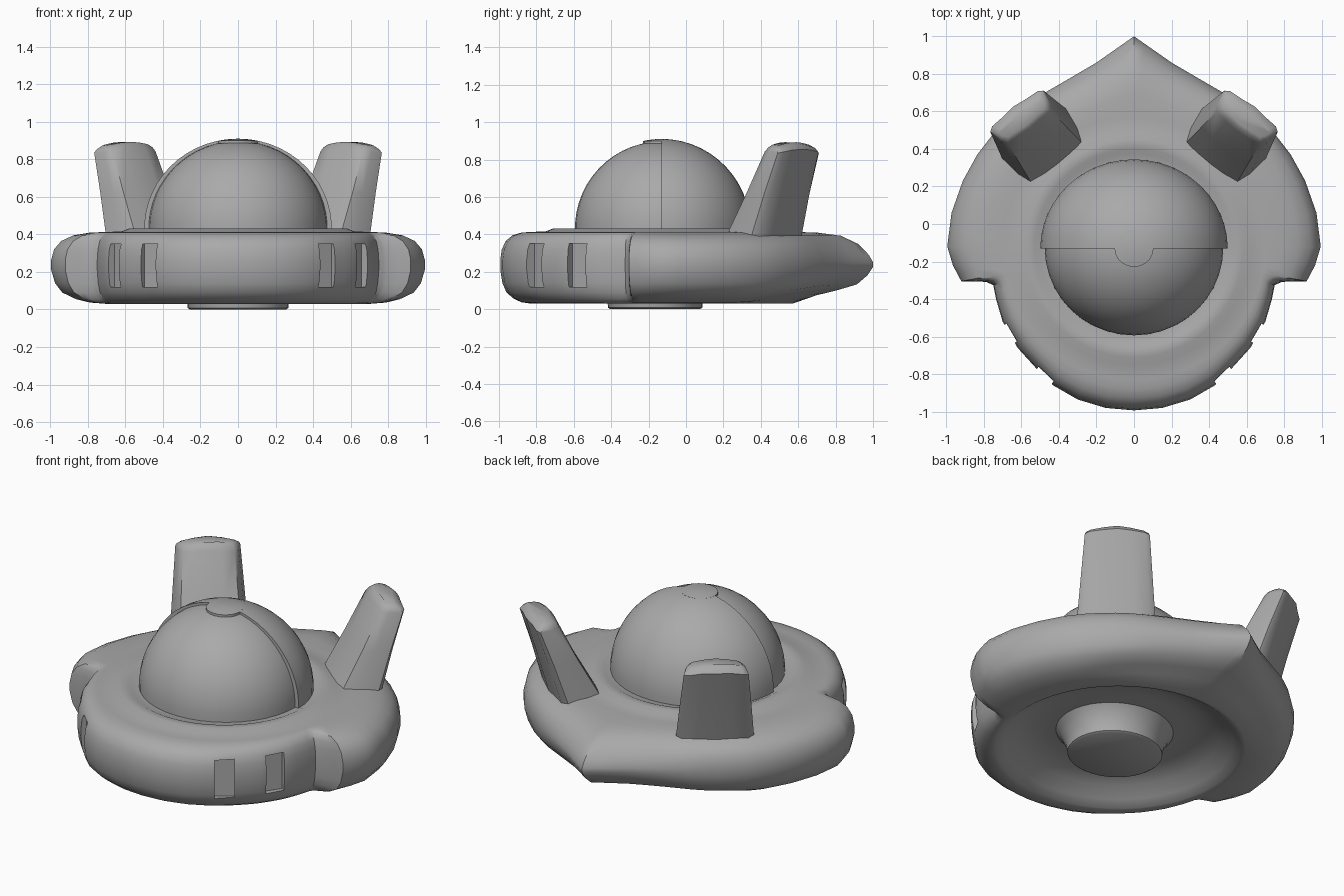
import bpy, bmesh
from math import sin, cos, pi, atan2, hypot, radians

if "Cube" in bpy.data.objects:
    bpy.data.objects.remove(bpy.data.objects["Cube"])

CY = -0.13  # y of the hull and dome axis
grey = bpy.data.materials.new("mid_grey")
grey.diffuse_color = (.40, .40, .40, 1)
grey.use_nodes = True
grey.node_tree.nodes["Principled BSDF"].inputs["Base Color"].default_value = grey.diffuse_color


def activate(ob):
    bpy.ops.object.select_all(action='DESELECT')
    ob.select_set(True)
    bpy.context.view_layer.objects.active = ob


def make(name, verts, faces, angle=35):
    me = bpy.data.meshes.new(name)
    me.from_pydata(verts, [], faces)
    me.materials.append(grey)
    bm = bmesh.new()
    bm.from_mesh(me)
    bmesh.ops.remove_doubles(bm, verts=bm.verts, dist=1e-5)
    bmesh.ops.recalc_face_normals(bm, faces=bm.faces)
    bm.to_mesh(me)
    bm.free()
    ob = bpy.data.objects.new(name, me)
    bpy.context.collection.objects.link(ob)
    activate(ob)
    bpy.ops.object.shade_smooth_by_angle(angle=radians(angle))
    return ob


def loft(rings, closed=True, caps=True):
    """Join equal-length rings of points with quads."""
    n = len(rings[0])
    verts = [p for r in rings for p in r]
    faces = []
    for k in range(len(rings) - 1):
        for i in range(n if closed else n - 1):
            j = (i + 1) % n
            faces.append((k * n + i, k * n + j, (k + 1) * n + j, (k + 1) * n + i))
    if caps:
        faces += [tuple(range(n)), tuple(range((len(rings) - 1) * n, len(rings) * n))]
    return verts, faces


# Hull: half outline from nose to tail point, swept in polar form
half = [(0, -.993), (.15, -.98), (.3, -.935), (.43, -.86), (.52, -.77), (.62, -.66),
        (.70, -.52), (.735, -.40), (.75, -.325), (.79, -.308), (.92, -.305), (.965, -.22), (.995, -.12),
        (.972, .06), (.912, .23), (.835, .37), (.75, .48), (.63, .59), (.5, .685),
        (.35, .772), (.2, .86), (.1, .93), (0, 1)]
mids = [((a + c) / 2, (b + d) / 2) for (a, b), (c, d) in zip(half, half[1:])]
fine = [p for pair in zip(half, mids) for p in pair] + [half[-1]]
fine = [(atan2(y - CY, x), hypot(x, y - CY)) for x, y in fine]
outline = fine + [(pi - a, r) for a, r in reversed(fine[1:-1])]

# Profile: inner radii are circular, outer ones blend from R0 to the outline
R0 = .70
under = [(.28, .15), (.38, .155), (.47, .15), (.56, .115), (.63, .065), (.675, .033), (.70, .03)]
edge = [(.3, .037), (.55, .055), (.8, .09), (.93, .14), (1, .21), (1, .265),
        (.95, .32), (.82, .365), (.6, .395), (.3, .41)]
over = [(.70, .413), (.62, .416), (.58, .432), (.53, .43), (.505, .418), (.44, .415)]


def circle(r, z):
    return [(r * cos(a), CY + r * sin(a), z) for a, _ in outline]


def blend(f, z):
    pts = []
    for a, R in outline:
        tail = max(0, sin(a) - .55) / .45      # underside slopes up toward the tail
        tip = max(0, sin(a) - .8) / .2         # only the point itself has a thin edge
        zz = z + tail * .18 * f * (1 - f) if z < .2 else z
        zz = .24 + (zz - .24) * (1 - .55 * tip * f ** 7)
        r = R0 + (R - R0) * f
        pts.append((r * cos(a), CY + r * sin(a), zz))
    return pts


rings = [circle(*p) for p in under] + [blend(*p) for p in edge] + [circle(*p) for p in over]
hull = make("hull", *loft(rings))

# Four shallow side slots cut into the front of the hull
for deg, r in ((-55, .835), (-34.5, .807)):
    for a in (radians(deg), pi - radians(deg)):
        bpy.ops.mesh.primitive_cube_add(size=1, location=(r * cos(a), CY + r * sin(a), .235),
                                        rotation=(0, 0, a))
        cutter = bpy.context.object
        cutter.name = "slot_cutter"
        cutter.hide_render = True
        cutter.scale = (.09, .11, .23)
        cutter.data.materials.append(grey)
        mod = hull.modifiers.new("slot", 'BOOLEAN')
        mod.operation, mod.solver, mod.object = 'DIFFERENCE', 'EXACT', cutter
        activate(hull)
        bpy.ops.object.modifier_apply(modifier=mod.name)
        bpy.data.objects.remove(cutter)
activate(hull)
bpy.ops.object.shade_smooth_by_angle(angle=radians(35))


def lathe(profile, cy, start=0, sweep=2 * pi, n=40, sy=1):
    full = sweep > 6
    steps = n if full else n + 1
    ring = lambda r, z: [(r * cos(start + sweep * i / n), cy + sy * r * sin(start + sweep * i / n), z)
                         for i in range(steps)]
    return loft([ring(r, z) for r, z in profile], closed=full, caps=full)


# Underside hub
make("hub", *lathe([(.34, .16), (.31, .13), (.28, .07), (.27, .03), (.268, .008), (.255, 0)],
                   -.165, sy=.94))


def arc(rx, rz, start, end, n):
    ts = [radians(start + (end - start) * i / n) for i in range(n + 1)]
    return [(rx * cos(t), .43 + rz * sin(t)) for t in ts]


# Front dome
make("dome", *lathe(arc(.476, .467, -3, 89.5, 14), CY, sy=.975))

# Rear dome shell, half a turn with a flat front face
prof = arc(.50, .48, -3, 90, 14)
v, f = lathe(prof, CY, 0, pi, 24, sy=.95)
right = [k * 25 for k in range(len(prof))]
left = [k * 25 + 24 for k in range(len(prof) - 1)]
f.append(tuple(right + left[::-1]))
make("dome_shell", v, f)

# Round tab on top of the dome
tab = arc(.50, .48, 78, 89.5, 3)
make("dome_tab", *lathe([(tab[0][0], tab[0][1] - .03)] + tab, CY, n=20, sy=.95))

# Two tail fins: tapered slabs leaning outward
U, T = (.61, .79), (.79, -.61)


def fin_ring(outer, inner, w, z, drop):
    d = outer - inner
    sect = [(outer, -.45), (outer + .01, 0), (outer, .45), (outer - .03 * d, .85), (outer - .15 * d, 1),
            (inner + .35 * d, .93), (inner + .05 * d, .8), (inner, .4), (inner - .005, 0), (inner, -.4),
            (inner + .05 * d, -.8), (inner + .35 * d, -.93), (outer - .15 * d, -1), (outer - .03 * d, -.85)]
    return [(s * U[0] + (.127 + t * w) * T[0], s * U[1] + (.127 + t * w) * T[1], z - drop * t * t)
            for s, t in sect]


fin = [fin_ring(.74, .48, .218, .37, 0), fin_ring(.81, .62, .198, .62, 0),
       fin_ring(.88, .735, .18, .855, .02), fin_ring(.862, .755, .172, .882, .028),
       fin_ring(.835, .775, .15, .893, .02)]
for side, name in ((1, "fin_right"), (-1, "fin_left")):
    v, f = loft(fin)
    make(name, [(side * x, y, z) for x, y, z in v], f, 50)
